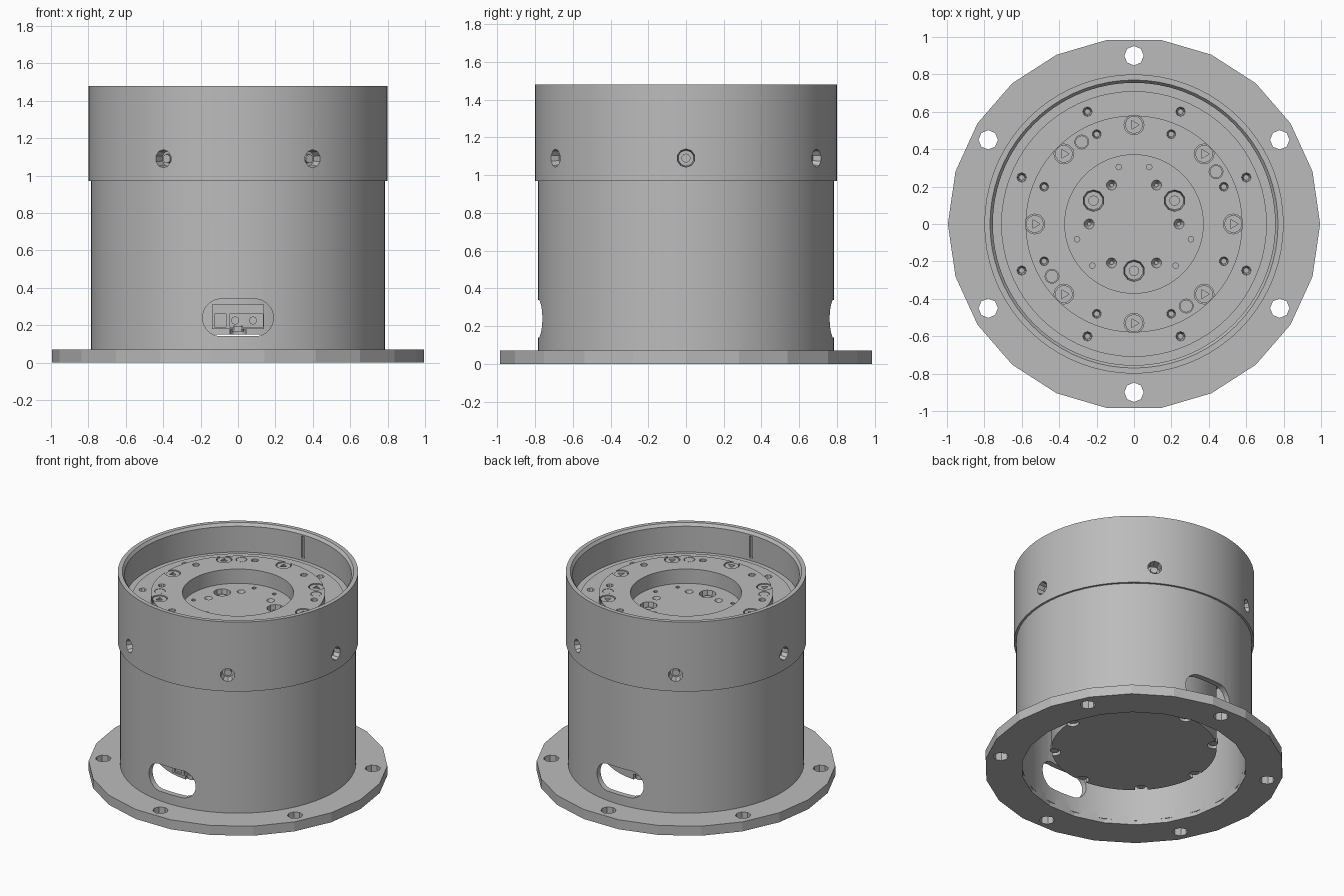
import bpy, bmesh
from math import sin, cos, radians, pi
from mathutils import Matrix, Vector

old = bpy.data.objects.get("Cube")
if old:
    bpy.data.objects.remove(old, do_unlink=True)

GREY = (0.5, 0.5, 0.5, 1)
metal = bpy.data.materials.new("grey metal")
metal.use_nodes = True
metal.diffuse_color = GREY
metal.node_tree.nodes["Principled BSDF"].inputs["Base Color"].default_value = GREY


def finish(bm, name):
    bmesh.ops.remove_doubles(bm, verts=bm.verts, dist=0.0001)
    bmesh.ops.recalc_face_normals(bm, faces=bm.faces)
    mesh = bpy.data.meshes.new(name)
    bm.to_mesh(mesh)
    bm.free()
    mesh.materials.append(metal)
    obj = bpy.data.objects.new(name, mesh)
    bpy.context.collection.objects.link(obj)
    return obj


def lathe(name, profile, sides, closed=False):
    """Revolve (radius, height) points around z."""
    bm = bmesh.new()
    vs = [bm.verts.new((r, 0, z)) for r, z in profile]
    edges = [bm.edges.new(p) for p in zip(vs, vs[1:])]
    if closed:
        edges.append(bm.edges.new((vs[-1], vs[0])))
    bmesh.ops.spin(bm, geom=vs + edges, cent=(0, 0, 0), axis=(0, 0, 1),
                   angle=2 * pi, steps=sides, use_merge=True)
    return finish(bm, name)


def polar(radius, angles, z):
    return [Vector((radius * cos(radians(a)), radius * sin(radians(a)), z)) for a in angles]


def steps(start, count):
    return [start + i * 360 / count for i in range(count)]


def pegs(bm, points, r_low, r_high, depth, sides=16, axis=None, turn=0):
    """Add upright pegs centred on points; axis='out' lays them radially."""
    for p in points:
        rot = Matrix.Rotation(radians(turn), 4, 'Z')
        if axis == 'out':
            rot = Vector((p.x, p.y, 0)).to_track_quat('Z', 'Y').to_matrix().to_4x4()
        bmesh.ops.create_cone(bm, cap_ends=True, segments=sides, radius1=r_low,
                              radius2=r_high, depth=depth,
                              matrix=Matrix.Translation(p) @ rot)


def box(bm, centre, size):
    bmesh.ops.create_cube(bm, size=1, matrix=Matrix.Translation(centre)
                          @ Matrix.Diagonal((*size, 1)))


def cut(obj, bm):
    cutter = finish(bm, "cutter")
    cutter.hide_render = True
    mod = obj.modifiers.new("cut", 'BOOLEAN')
    mod.operation, mod.solver, mod.object = 'DIFFERENCE', 'EXACT', cutter
    bpy.ops.object.select_all(action='DESELECT')
    bpy.context.view_layer.objects.active = obj
    obj.select_set(True)
    bpy.ops.object.modifier_apply(modifier=mod.name)
    bpy.data.objects.remove(cutter, do_unlink=True)


# Mounting flange with six bolt holes
flange = lathe("mounting_flange", [(0.75, 0), (0.995, 0), (0.995, 0.07), (0.75, 0.07)], 22, True)
bm = bmesh.new()
pegs(bm, polar(0.9, steps(30, 6), 0.04), 0.052, 0.052, 0.2, 8)
cut(flange, bm)

# Two-step housing tube
housing = lathe("housing", [(0.785, 0.03), (0.785, 0.97), (0.8, 0.97), (0.8, 1.48),
                            (0.77, 1.48), (0.755, 1.46), (0.755, 1.27), (0.7, 1.27),
                            (0.7, 0.9), (0.745, 0.9), (0.745, 0.03)], 72, True)
bm = bmesh.new()
pegs(bm, polar(0.8, steps(0, 6), 1.09), 0.042, 0.055, 0.12, 10, 'out')
for side in (-1, 1):
    box(bm, (0, side * 0.76, 1.37), (0.025, 0.03, 0.16))
# Cable slot running through front and back
outline = []
for i in range(24):
    a = 2 * pi * (i + 0.5) / 24
    shift = 0.09 if cos(a) > 0 else -0.09
    outline.append(bm.verts.new((shift + 0.1 * cos(a), -1, 0.24 + 0.1 * sin(a))))
face = bm.faces.new(outline)
ext = bmesh.ops.extrude_face_region(bm, geom=[face])
bmesh.ops.translate(bm, vec=(0, 2, 0),
                    verts=[g for g in ext["geom"] if isinstance(g, bmesh.types.BMVert)])
cut(housing, bm)

# Screws in the housing wall
bm = bmesh.new()
pegs(bm, polar(0.75, steps(0, 6), 1.09), 0.024, 0.024, 0.03, 10, 'out')
wall_screws = finish(bm, "wall_screws")

# Drive core: lower body, outer ledge, raised ring and sunken output plate
core = lathe("drive_core", [(0, 0.15), (0.55, 0.15), (0.55, 0.92), (0.71, 0.92), (0.71, 1.28),
                            (0.58, 1.28), (0.58, 1.325), (0.37, 1.325), (0.37, 1.22),
                            (0, 1.22)], 72)
bm = bmesh.new()
bolt_spots = steps(0, 8)
hole_spots = steps(22.5, 8)
plug_spots = steps(32.5, 4)
pegs(bm, polar(0.53, bolt_spots, 1.325), 0.053, 0.053, 0.06)
pegs(bm, polar(0.52, hole_spots, 1.325), 0.015, 0.033, 0.08, 10)
pegs(bm, polar(0.65, hole_spots, 1.28), 0.015, 0.036, 0.08, 8)
pegs(bm, polar(0.52, plug_spots, 1.325), 0.037, 0.037, 0.04)
pegs(bm, polar(0.25, steps(30, 3), 1.22), 0.05, 0.065, 0.12, 10)
pegs(bm, polar(0.24, steps(0, 6), 1.22), 0.01, 0.045, 0.08, 10)
pegs(bm, polar(0.315, (75, 105, 195, 225, 315, 345), 1.22), 0.015, 0.015, 0.08, 8)
pegs(bm, polar(0.535, bolt_spots, 0.15), 0.045, 0.045, 0.08, 12)
cut(core, bm)

# Ring bolts with triangular sockets
bm = bmesh.new()
pegs(bm, polar(0.53, bolt_spots, 1.305), 0.047, 0.047, 0.03)
ring_bolts = finish(bm, "ring_bolts")
bm = bmesh.new()
pegs(bm, polar(0.53, bolt_spots, 1.32), 0.028, 0.028, 0.03, 3, turn=30)
cut(ring_bolts, bm)

# Flush plugs, output plate screws and underside screws
bm = bmesh.new()
pegs(bm, polar(0.52, plug_spots, 1.313), 0.034, 0.034, 0.022)
plugs = finish(bm, "ring_plugs")
bm = bmesh.new()
pegs(bm, polar(0.25, steps(30, 3), 1.175), 0.028, 0.028, 0.04, 10)
plate_screws = finish(bm, "output_plate_screws")
bm = bmesh.new()
pegs(bm, polar(0.53, bolt_spots, 0.18), 0.032, 0.032, 0.03, 12)
under_screws = finish(bm, "underside_screws")

# Cable connector behind the front slot
bm = bmesh.new()
box(bm, (0, -0.53, 0.245), (0.28, 0.06, 0.13))
connector = finish(bm, "cable_connector")
bm = bmesh.new()
box(bm, (0.045, -0.56, 0.225), (0.18, 0.03, 0.07))
box(bm, (-0.095, -0.56, 0.225), (0.06, 0.03, 0.07))
cut(connector, bm)
bm = bmesh.new()
for x in (-0.015, 0.08):
    bmesh.ops.create_cone(bm, cap_ends=True, segments=10, radius1=0.022, radius2=0.022,
                          depth=0.02, matrix=Matrix.Translation((x, -0.55, 0.225))
                          @ Matrix.Rotation(pi / 2, 4, 'X'))
terminals = finish(bm, "connector_terminals")

# Smooth round walls, sharp rims
for obj in (housing, wall_screws, core, ring_bolts, plugs, plate_screws, under_screws, terminals):
    bpy.ops.object.select_all(action='DESELECT')
    bpy.context.view_layer.objects.active = obj
    obj.select_set(True)
    bpy.ops.object.shade_smooth_by_angle(angle=radians(30))
